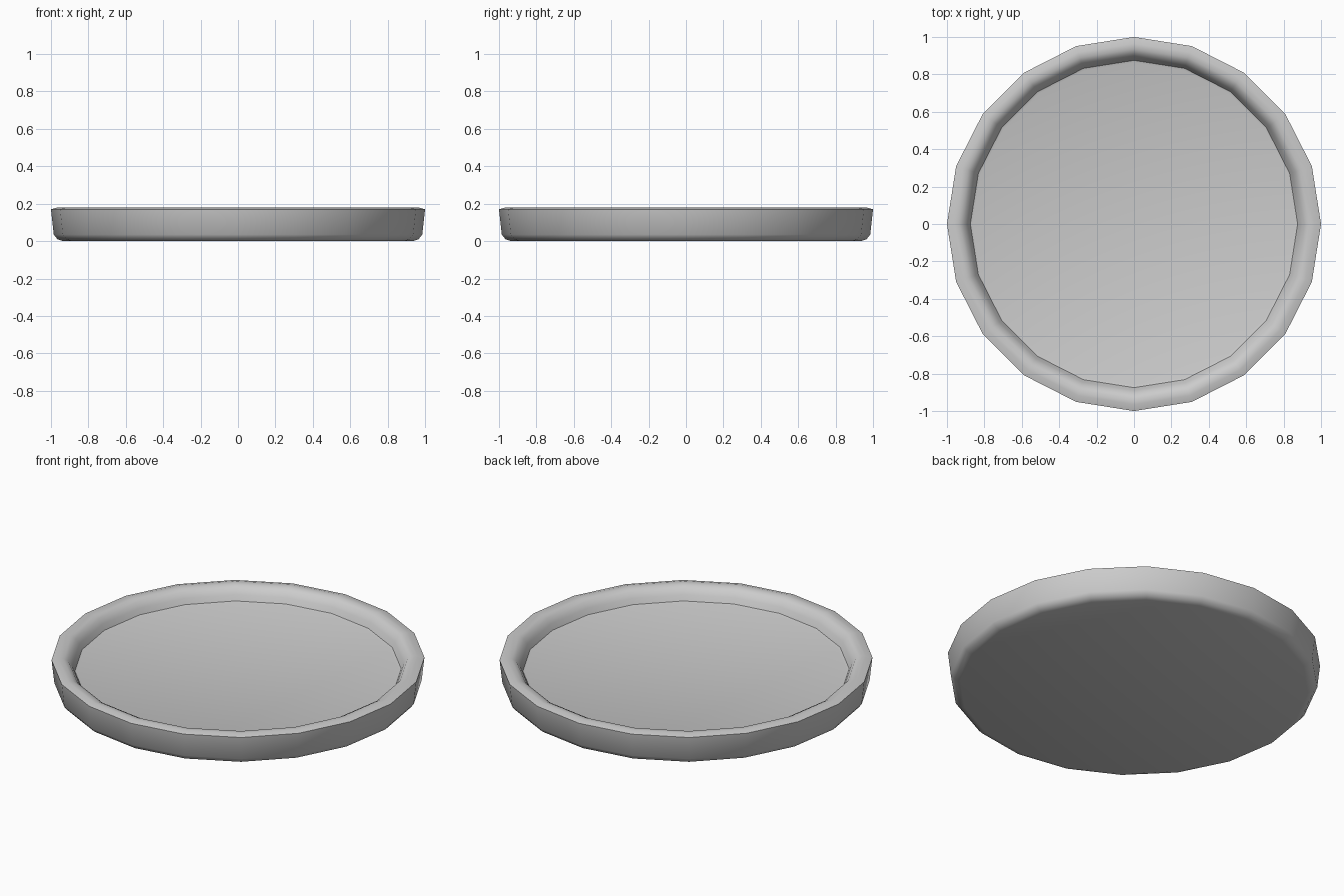
import bpy, bmesh, math

if "Cube" in bpy.data.objects:
    bpy.data.objects.remove(bpy.data.objects["Cube"])

SIDES = 20
# Profile (radius, height): underside, outer wall, rim, inner wall, recessed floor
PROFILE = [(0.935, 0.0), (0.965, 0.01), (0.985, 0.035), (1.0, 0.17), (0.965, 0.18),
           (0.935, 0.178), (0.91, 0.165), (0.89, 0.135), (0.875, 0.104), (0.862, 0.10)]

bm = bmesh.new()
rings = [[bm.verts.new((r * math.cos(2 * math.pi * i / SIDES),
                        r * math.sin(2 * math.pi * i / SIDES), z))
          for i in range(SIDES)] for r, z in PROFILE]
for a, b in zip(rings, rings[1:]):
    for i in range(SIDES):
        j = (i + 1) % SIDES
        bm.faces.new((a[i], a[j], b[j], b[i]))

# Underside and floor discs
bm.faces.new(rings[0][::-1])
bm.faces.new(rings[-1])
bmesh.ops.recalc_face_normals(bm, faces=bm.faces)

mesh = bpy.data.meshes.new("round_tray")
bm.to_mesh(mesh)
bm.free()
tray = bpy.data.objects.new("round_tray", mesh)
bpy.context.collection.objects.link(tray)
bpy.context.view_layer.objects.active = tray
tray.select_set(True)
bpy.ops.object.shade_smooth_by_angle(angle=math.radians(40))
